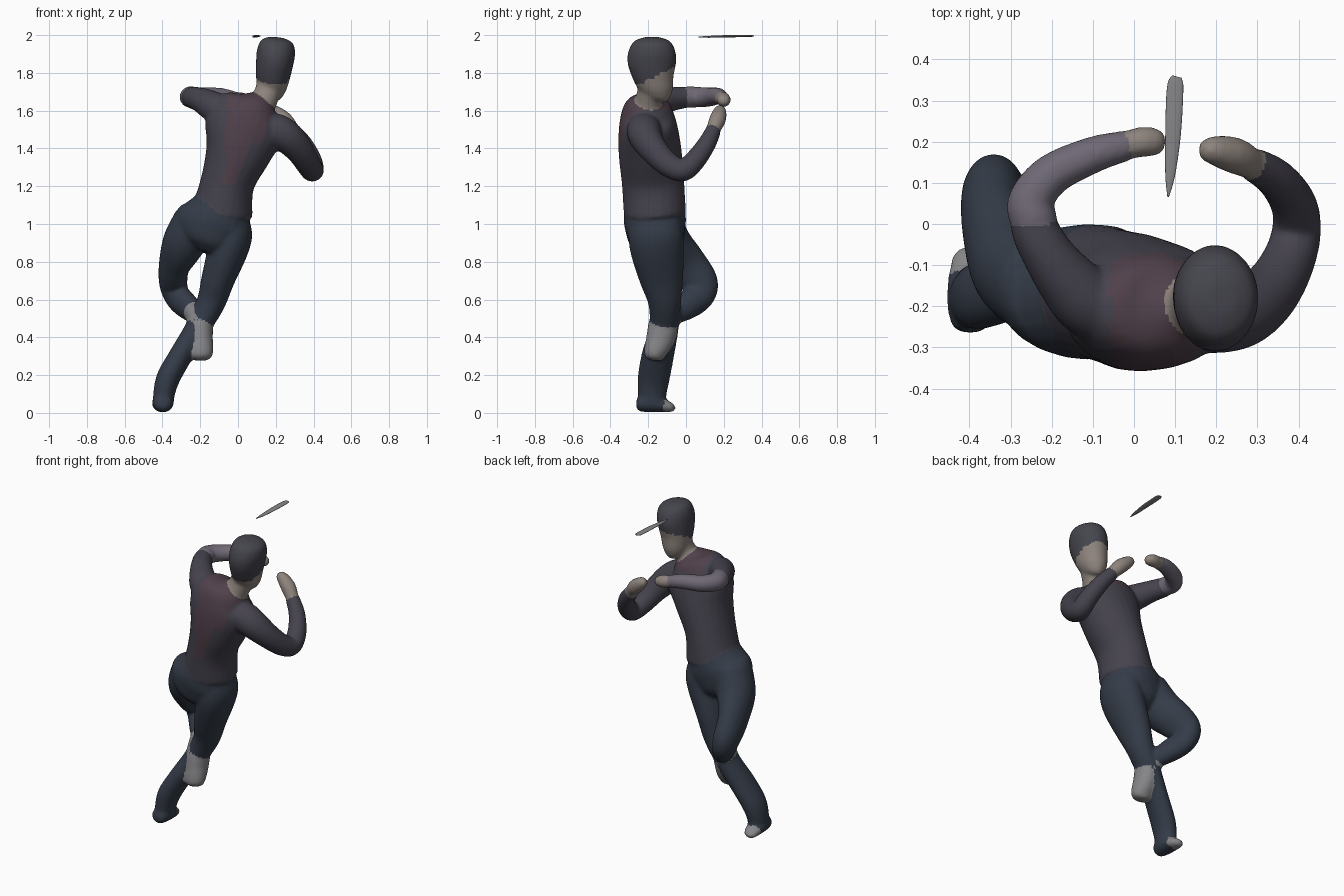
import bpy, bmesh, math
from mathutils import Vector
from mathutils.bvhtree import BVHTree

SIDES, STEPS = 24, 6
X, Z = Vector((1, 0, 0)), Vector((0, 0, 1))


def material(name, r, g, b):
    m = bpy.data.materials.new(name)
    m.diffuse_color = (r, g, b, 1)
    return m


SHIRT = material("shirt", .060, .055, .075)
WINE = material("shirt_back_panel", .080, .052, .069)
SLEEVE = material("light_sleeve", .16, .14, .18)
TROUSER = material("trousers", .035, .045, .065)
SKIN = material("skin", .27, .23, .205)
CAP = material("cap", .06, .06, .075)
GREY = material("shoes", .24, .24, .25)
MATS = [SHIRT, WINE, SLEEVE, TROUSER, SKIN, CAP, GREY]


def spline(pts):
    """Catmull-Rom through (x, y, z, ra, rb) stations."""
    p = [pts[0]] + pts + [pts[-1]]
    out = []
    for i in range(1, len(p) - 2):
        for s in range(STEPS):
            t = s / STEPS
            out.append([.5 * (2 * b + (c - a) * t + (2 * a - 5 * b + 4 * c - d) * t * t
                              + (3 * b - a - 3 * c + d) * t ** 3)
                        for a, b, c, d in zip(*p[i - 1:i + 3])])
    return out + [list(pts[-1])]


def loft(bm, pts, mat, ref=X, second=None, test=None):
    """Skin elliptical rings along a smooth path; faces passing test get the second material."""
    st = spline([tuple(q) if len(q) == 5 else tuple(q) + (q[3],) for q in pts])
    rings = []
    for i, q in enumerate(st):
        a, b = st[max(i - 1, 0)], st[min(i + 1, len(st) - 1)]
        t = (Vector(b[:3]) - Vector(a[:3])).normalized()
        u = (ref - t * ref.dot(t)).normalized()
        v = t.cross(u)
        rings.append([bm.verts.new(Vector(q[:3])
                      + u * q[3] * math.cos(2 * math.pi * k / SIDES)
                      + v * q[4] * math.sin(2 * math.pi * k / SIDES)) for k in range(SIDES)])
    faces = [bm.faces.new((r[k], r[(k + 1) % SIDES], s[(k + 1) % SIDES], s[k]))
             for r, s in zip(rings, rings[1:]) for k in range(SIDES)]
    faces += [bm.faces.new(rings[0][::-1]), bm.faces.new(rings[-1])]
    for f in faces:
        f.smooth = True
        hit = test and test(f.calc_center_median())
        f.material_index = MATS.index(second if hit else mat)


def make(name, bm):
    bmesh.ops.recalc_face_normals(bm, faces=bm.faces)
    me = bpy.data.meshes.new(name)
    bm.to_mesh(me)
    for m in MATS:
        me.materials.append(m)
    ob = bpy.data.objects.new(name, me)
    bpy.context.collection.objects.link(ob)
    return ob


body = bmesh.new()

# Leaning torso with a darker red band along the spine and collar
loft(body, [(-.085, -.165, 1.06, .164, .165), (-.055, -.175, 1.22, .143, .165),
            (0, -.19, 1.38, .175, .167), (.035, -.2, 1.5, .215, .157),
            (.065, -.205, 1.575, .2, .14), (.1, -.205, 1.63, .12, .11),
            (.12, -.2, 1.67, .06, .06)], SHIRT, second=WINE,
     test=lambda c: c.z > 1.2 and (c.y < -.21 or c.z > 1.6)
     and abs(c.x - .04 - .3 * (c.z - 1.5)) < .02 + .26 * (c.z - 1.2))

# Hips
loft(body, [(-.16, -.16, .85, .07, .09), (-.148, -.16, .9, .16, .14), (-.13, -.163, .98, .212, .16),
            (-.108, -.165, 1.03, .192, .165), (-.083, -.165, 1.09, .155, .158)], TROUSER)

# Neck and head, with a cap covering the crown and back
loft(body, [(.11, -.205, 1.61, .085), (.145, -.195, 1.67, .07),
            (.17, -.18, 1.73, .073), (.185, -.175, 1.78, .07)], SKIN)
loft(body, [(.18, -.145, 1.648, .025, .03), (.18, -.143, 1.668, .052, .06),
            (.18, -.15, 1.71, .075, .085), (.185, -.17, 1.78, .091, .11),
            (.195, -.18, 1.86, .1, .13), (.203, -.18, 1.92, .101, .123),
            (.21, -.18, 1.967, .083, .095), (.213, -.18, 1.988, .035, .04)],
     SKIN, second=CAP, test=lambda c: c.z > 1.775 + .45 * (c.y + .18))

# Raised left-hand arm, bent across the chest, and its hand
loft(body, [(-.04, -.215, 1.565, .09), (-.11, -.19, 1.61, .085), (-.16, -.14, 1.638, .075),
            (-.205, -.08, 1.66, .064), (-.243, -.01, 1.67, .057), (-.25, .03, 1.672, .042)], SHIRT, Z)
loft(body, [(-.23, -.03, 1.672, .044), (-.243, .01, 1.672, .057), (-.252, .055, 1.672, .055),
            (-.2, .12, 1.672, .051), (-.1, .168, 1.677, .045), (-.02, .19, 1.665, .038)], SLEEVE, Z)
loft(body, [(-.05, .184, 1.667, .028), (.01, .198, 1.66, .039, .037),
            (.05, .2, 1.653, .033, .035), (.07, .201, 1.65, .022, .024),
            (.078, .201, 1.649, .006)], SKIN, Z)

# Lower right-hand arm, elbow down and hand up
ELBOW = Vector((.8, -.3, .6))
loft(body, [(.14, -.22, 1.5, .09), (.21, -.222, 1.49, .092), (.27, -.21, 1.452, .086),
            (.33, -.165, 1.385, .074), (.375, -.09, 1.312, .065), (.395, -.015, 1.285, .06),
            (.387, .05, 1.34, .056), (.345, .11, 1.425, .049), (.29, .145, 1.495, .042)], SHIRT, ELBOW)
loft(body, [(.32, .125, 1.46, .028), (.255, .162, 1.54, .044), (.205, .177, 1.585, .039),
            (.172, .18, 1.61, .026), (.162, .18, 1.618, .007)], SKIN, ELBOW)

# Straight supporting leg and its foot
loft(body, [(-.025, -.162, 1.02, .09, .13), (-.035, -.16, .95, .112, .145), (-.055, -.152, .86, .107, .142),
            (-.105, -.13, .71, .089, .117), (-.145, -.113, .58, .076, .087),
            (-.22, -.118, .44, .065, .078), (-.305, -.15, .3, .062, .086),
            (-.367, -.17, .19, .063, .085), (-.39, -.178, .11, .058, .077),
            (-.395, -.178, .05, .055, .07)], TROUSER)
loft(body, [(-.398, -.264, .05, .015), (-.398, -.248, .05, .044, .042),
            (-.398, -.19, .053, .057, .05), (-.4, -.11, .036, .05, .034),
            (-.408, -.072, .026, .034, .022), (-.41, -.055, .022, .01, .008)], GREY,
     second=TROUSER, test=lambda c: c.y < -.12)

# Bent leg: thigh forward, shin folded back behind the supporting leg
loft(body, [(-.225, -.15, 1.02, .115, .13), (-.287, -.1, .9, .113, .127),
            (-.335, -.005, .79, .084, .113), (-.343, .072, .69, .075, .098),
            (-.322, .065, .62, .068, .084), (-.27, 0, .565, .063, .074),
            (-.215, -.075, .52, .05, .055)], TROUSER)
loft(body, [(-.25, -.04, .55, .045, .05), (-.205, -.11, .485, .066, .078),
            (-.197, -.137, .39, .064, .075), (-.198, -.163, .325, .067, .062),
            (-.198, -.178, .292, .054, .047), (-.198, -.182, .278, .015, .012)], GREY)

# Fuse the overlapping limbs into one smooth skin
source = make("body_source", body)
source.hide_render = True
source.modifiers.new("fuse", 'REMESH').mode = 'VOXEL'
source.modifiers["fuse"].voxel_size = .009
soft = source.modifiers.new("soften", 'SMOOTH')
soft.factor, soft.iterations = .5, 10
fused = bpy.data.meshes.new_from_object(source.evaluated_get(bpy.context.evaluated_depsgraph_get()))
tree = BVHTree.FromBMesh(body)
body.faces.ensure_lookup_table()

# Divide the skin into garments by the nearest source part
for i, mat in enumerate(MATS):
    bm = bmesh.new()
    bm.from_mesh(fused)
    drop = []
    for f in bm.faces:
        f.smooth = True
        near = tree.find_nearest(f.calc_center_median())[2]
        f.material_index = 0
        if body.faces[near].material_index != i:
            drop.append(f)
    bmesh.ops.delete(bm, geom=drop, context='FACES')
    me = bpy.data.meshes.new(mat.name)
    bm.to_mesh(me)
    bm.free()
    me.materials.clear()
    me.materials.append(mat)
    bpy.context.collection.objects.link(bpy.data.objects.new(mat.name, me))
bpy.data.objects.remove(source)

# Thin flying disc seen edge-on above the hands
disc = bmesh.new()
loft(disc, [(.083, .066, 1.99, .002), (.088, .12, 1.991, .012, .005), (.095, .22, 1.994, .019, .006),
            (.1, .33, 1.995, .02, .005), (.105, .358, 1.996, .012, .003)], GREY)
make("flying_disc", disc)
